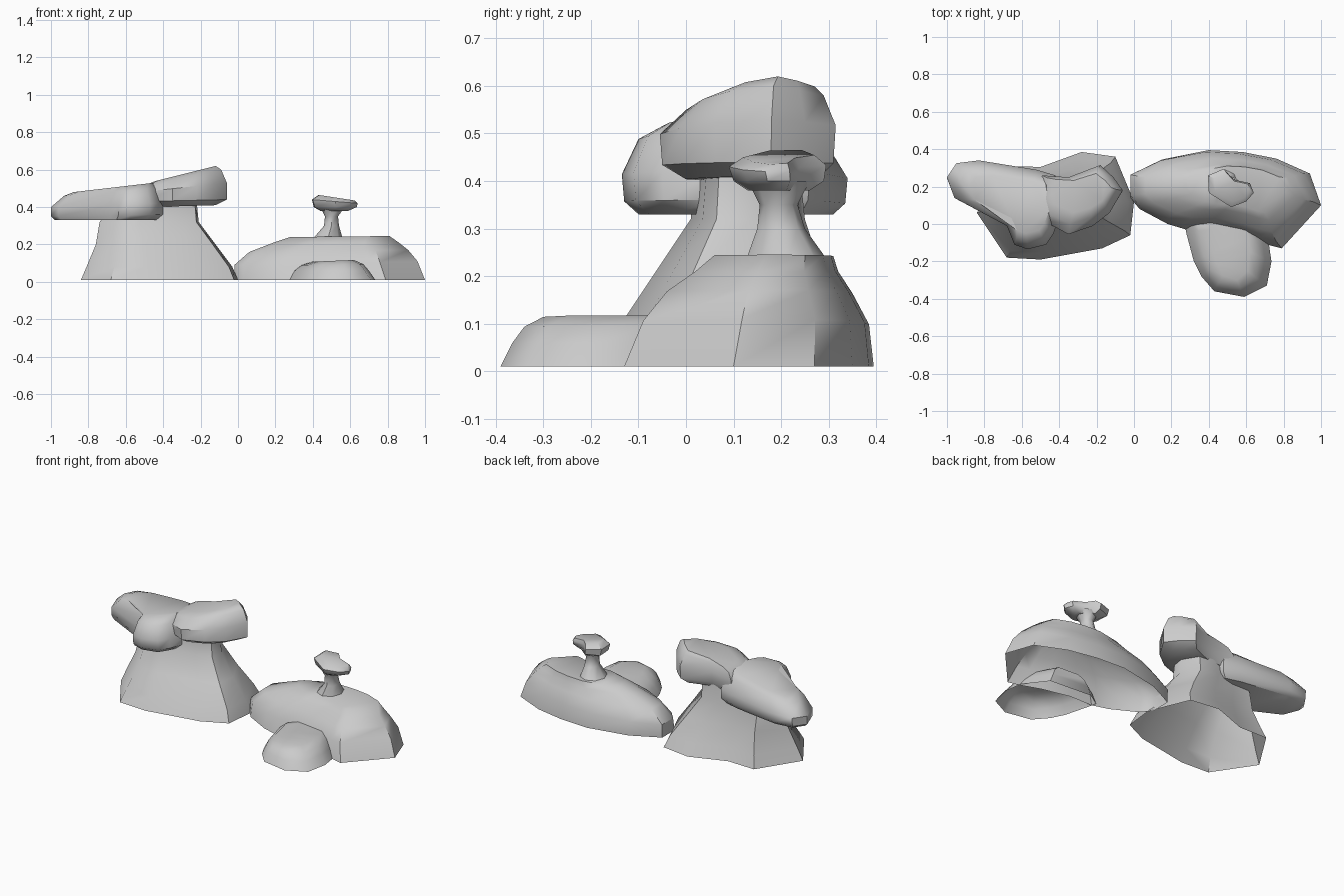
import bpy
import bmesh
import math

default_cube = bpy.data.objects.get("Cube")
if default_cube:
    bpy.data.objects.remove(default_cube, do_unlink=True)


def flat_material(name, value):
    material = bpy.data.materials.new(name)
    material.use_nodes = True
    colour = (value, value, value, 1)
    material.diffuse_color = colour
    shader = next(node for node in material.node_tree.nodes if node.type == "BSDF_PRINCIPLED")
    shader.inputs["Base Color"].default_value = colour
    return material


stone = flat_material("stone grey", .6)


def fit(value, low, high, new_low, new_high):
    """Carry a coordinate from one span to another."""
    return new_low + (value - low) / (high - low) * (new_high - new_low)


def stack_rock(name, outline, levels, closed_bottom=False, smooth_angle=45):
    """Loft an anticlockwise outline through levels, each given as
    (height at left, height at right, left, right, front, back)."""
    xs = [point[0] for point in outline]
    ys = [point[1] for point in outline]
    bm = bmesh.new()
    rings = []
    for z_left, z_right, left, right, front, back in levels:
        ring = []
        for px, py in outline:
            x = fit(px, min(xs), max(xs), left, right)
            y = fit(py, min(ys), max(ys), front, back)
            z = fit(x, left, right, z_left, z_right)
            ring.append(bm.verts.new((x, y, z)))
        rings.append(ring)
    count = len(outline)
    for lower, upper in zip(rings, rings[1:]):
        for i in range(count):
            j = (i + 1) % count
            bm.faces.new((lower[i], lower[j], upper[j], upper[i]))
    bm.faces.new(rings[-1])
    if closed_bottom:
        bm.faces.new(list(reversed(rings[0])))

    # Triangulate the caps so concave outlines stay clean
    bmesh.ops.triangulate(bm, faces=[face for face in bm.faces if len(face.verts) > 4])
    mesh = bpy.data.meshes.new(name)
    bm.to_mesh(mesh)
    bm.free()
    mesh.materials.append(stone)
    mesh.shade_smooth()
    mesh.set_sharp_from_angle(angle=math.radians(smooth_angle))
    rock = bpy.data.objects.new(name, mesh)
    bpy.context.collection.objects.link(rock)
    return rock


# Tall flared pedestal, hollow underneath
stack_rock(
    "tall_pedestal",
    [(-.02, -.06), (0, .12), (-.1, .36), (-.28, .385), (-.5, .305),
     (-.68, .31), (-.84, .06), (-.68, -.18), (-.5, -.19), (-.17, -.13)],
    [(.01, .01, -.84, 0, -.19, .385),
     (.08, .08, -.81, -.03, -.15, .35),
     (.2, .2, -.76, -.12, -.07, .29),
     (.32, .32, -.74, -.21, .01, .25),
     (.42, .42, -.66, -.22, .02, .24)],
)

# Low bent cap stone on the pedestal
stack_rock(
    "low_cap_stone",
    [(-.39, .06), (-.42, .26), (-.52, .29), (-.83, .34), (-.95, .325), (-1, .25),
     (-.96, .14), (-.68, -.01), (-.64, -.11), (-.57, -.135), (-.47, -.11), (-.43, -.05)],
    [(.33, .33, -.98, -.42, -.1, .31),
     (.35, .36, -1, -.39, -.13, .335),
     (.4, .42, -1, -.39, -.135, .34),
     (.46, .5, -.93, -.42, -.1, .3),
     (.48, .53, -.88, -.45, -.05, .26)],
    closed_bottom=True,
)

# High tilted cap stone on the pedestal
stack_rock(
    "high_cap_stone",
    [(-.06, .18), (-.11, .25), (-.18, .315), (-.35, .25), (-.49, .26),
     (-.52, .11), (-.49, .02), (-.35, -.055), (-.22, -.01), (-.13, .06)],
    [(.4, .41, -.47, -.12, 0, .28),
     (.43, .44, -.52, -.06, -.05, .31),
     (.48, .53, -.52, -.06, -.055, .315),
     (.52, .6, -.49, -.09, 0, .29),
     (.54, .62, -.44, -.12, .06, .27)],
    closed_bottom=True,
)

# Wide mound, hollow underneath
stack_rock(
    "wide_mound",
    [(1, .1), (.94, .27), (.76, .35), (.58, .385), (.4, .395), (.15, .345),
     (-.02, .26), (-.02, .14), (.03, .08), (.18, 0), (.28, -.03), (.43, -.03),
     (.6, -.07), (.71, -.11), (.79, -.13)],
    [(.01, .01, -.02, 1, -.13, .395),
     (.09, .11, -.02, .96, -.09, .385),
     (.16, .17, .06, .91, -.04, .35),
     (.21, .21, .19, .86, .02, .32),
     (.24, .245, .28, .81, .06, .31)],
)

# Small mound in front, running back into the wide one
stack_rock(
    "front_mound",
    [(.735, -.2), (.72, -.1), (.62, .03), (.35, .05), (.27, 0), (.28, -.05),
     (.32, -.2), (.36, -.28), (.43, -.36), (.59, -.39), (.71, -.33)],
    [(.01, .01, .27, .735, -.39, .05),
     (.06, .06, .3, .7, -.365, .05),
     (.09, .095, .34, .67, -.34, .05),
     (.108, .117, .4, .62, -.3, .05)],
)

# Slim waisted stem on the wide mound
stem_sides = 8
stem_outline = [
    (math.cos(math.tau * i / stem_sides), math.sin(math.tau * i / stem_sides))
    for i in range(stem_sides)
]
stack_rock(
    "slim_stem",
    stem_outline,
    [(.23, .23, .4, .56, .125, .3),
     (.3, .3, .46, .54, .15, .25),
     (.35, .35, .465, .535, .155, .235),
     (.4, .4, .44, .57, .13, .26)],
)

# Little cap stone on the stem
stack_rock(
    "little_cap_stone",
    [(.64, .17), (.62, .22), (.53, .24), (.48, .295), (.395, .26),
     (.4, .17), (.52, .095), (.6, .125)],
    [(.38, .38, .44, .59, .13, .26),
     (.4, .4, .405, .635, .1, .29),
     (.44, .42, .395, .64, .09, .295),
     (.465, .435, .43, .625, .12, .27)],
    closed_bottom=True,
)
